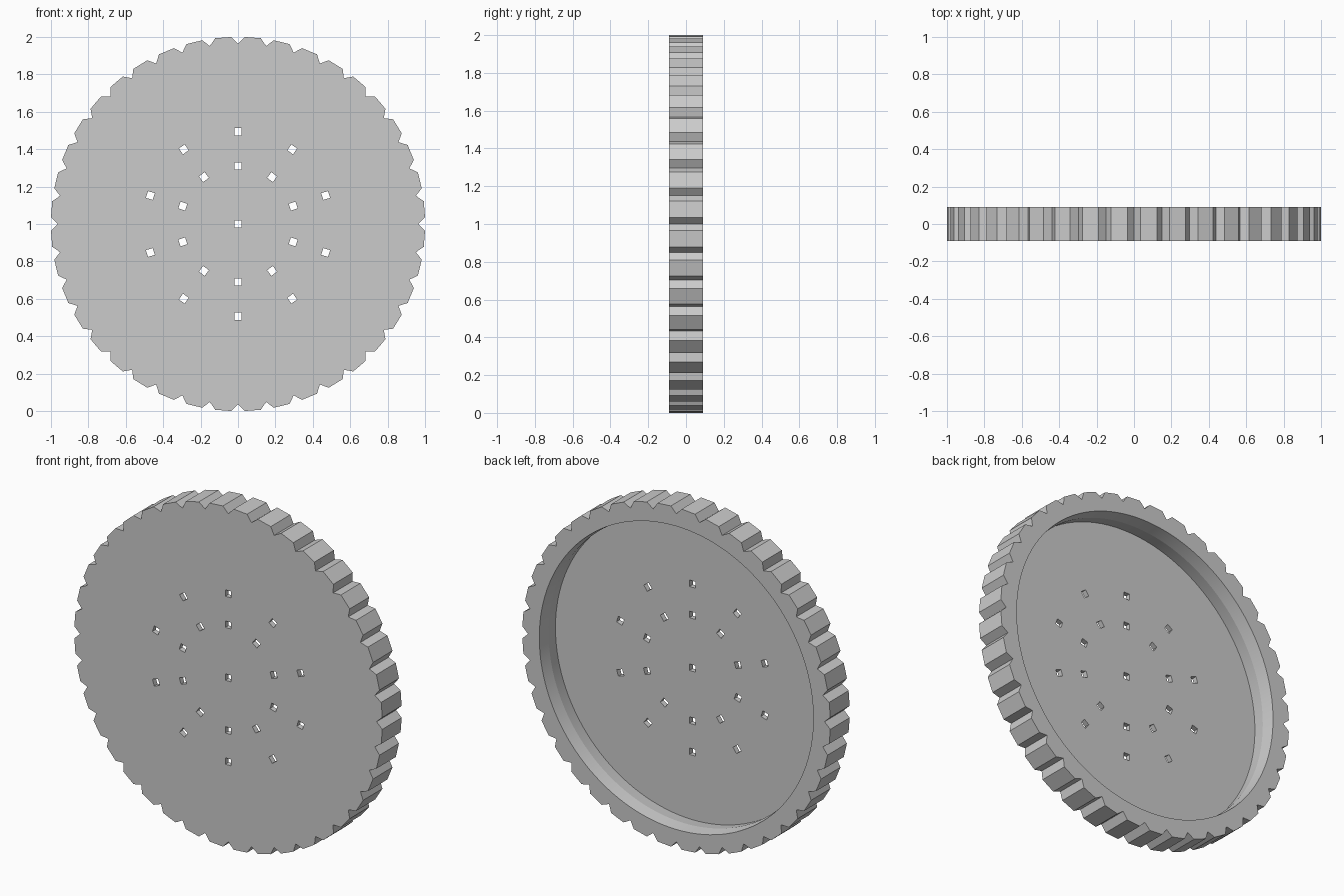
import bpy
import bmesh
from math import sin, cos, radians, pi
from mathutils import Matrix, Vector

if "Cube" in bpy.data.objects:
    bpy.data.objects.remove(bpy.data.objects["Cube"])

HALF = 0.09      # half of the lid thickness
FLOOR = -0.06    # depth of the inner face
TEETH = 40

grey = bpy.data.materials.new("plain grey")
grey.use_nodes = True
colour = (0.6, 0.6, 0.6, 1)
grey.diffuse_color = colour
grey.node_tree.nodes["Principled BSDF"].inputs["Base Color"].default_value = colour


def make_object(name, bm):
    bmesh.ops.recalc_face_normals(bm, faces=bm.faces)
    mesh = bpy.data.meshes.new(name)
    bm.to_mesh(mesh)
    bm.free()
    mesh.materials.append(grey)
    obj = bpy.data.objects.new(name, mesh)
    bpy.context.collection.objects.link(obj)
    return obj


def polar(radius, angle, y):
    return Vector((radius * sin(angle), y, 1 + radius * cos(angle)))


def skin(bm, rings):
    """Join rings of points into a closed solid with flat ends."""
    loops = [[bm.verts.new(p) for p in ring] for ring in rings]
    for a, b in zip(loops, loops[1:]):
        for i in range(len(a)):
            j = (i + 1) % len(a)
            bm.faces.new((a[i], a[j], b[j], b[i]))
    bm.faces.new(loops[0])
    bm.faces.new(loops[-1])


def cut(target, cutter):
    cutter.hide_render = True
    mod = target.modifiers.new("cut", 'BOOLEAN')
    mod.operation = 'DIFFERENCE'
    mod.solver = 'EXACT'
    mod.object = cutter
    bpy.context.view_layer.objects.active = target
    bpy.ops.object.modifier_apply(modifier=mod.name)
    bpy.data.objects.remove(cutter)


# Disc with V notches around its grip edge
outline = []
for t in range(TEETH):
    for offset, radius in ((0, 0.963), (2, 1.0006), (7, 1.0006)):
        outline.append((radius, radians(t * 360 / TEETH + offset)))
bm = bmesh.new()
skin(bm, [[polar(r, a, y) for r, a in outline] for y in (-HALF, HALF)])
lid = make_object("lid", bm)

# Round recess in the back, with a shallow ridge halfway down its wall
SIDES = 128
bm = bmesh.new()
profile = ((0.89, FLOOR), (0.882, 0.015), (0.89, HALF), (0.89, HALF + 0.1))
skin(bm, [[polar(r, 2 * pi * i / SIDES, y) for i in range(SIDES)]
          for r, y in profile])
cut(lid, make_object("recess_cutter", bm))

# Square drain holes: one in the centre and two rings of ten
bm = bmesh.new()
spots = [(0, 0)] + [(r, k * 2 * pi / 10) for r in (0.31, 0.493) for k in range(10)]
for radius, angle in spots:
    place = Matrix.Translation(polar(radius, angle, 0)) @ Matrix.Rotation(angle, 4, 'Y')
    bmesh.ops.create_cube(bm, size=1,
                          matrix=place @ Matrix.Diagonal((0.038, 0.5, 0.038, 1)))
cut(lid, make_object("hole_cutter", bm))

bpy.ops.object.select_all(action='DESELECT')
lid.select_set(True)
bpy.context.view_layer.objects.active = lid
bpy.ops.object.shade_smooth_by_angle(angle=radians(4))
